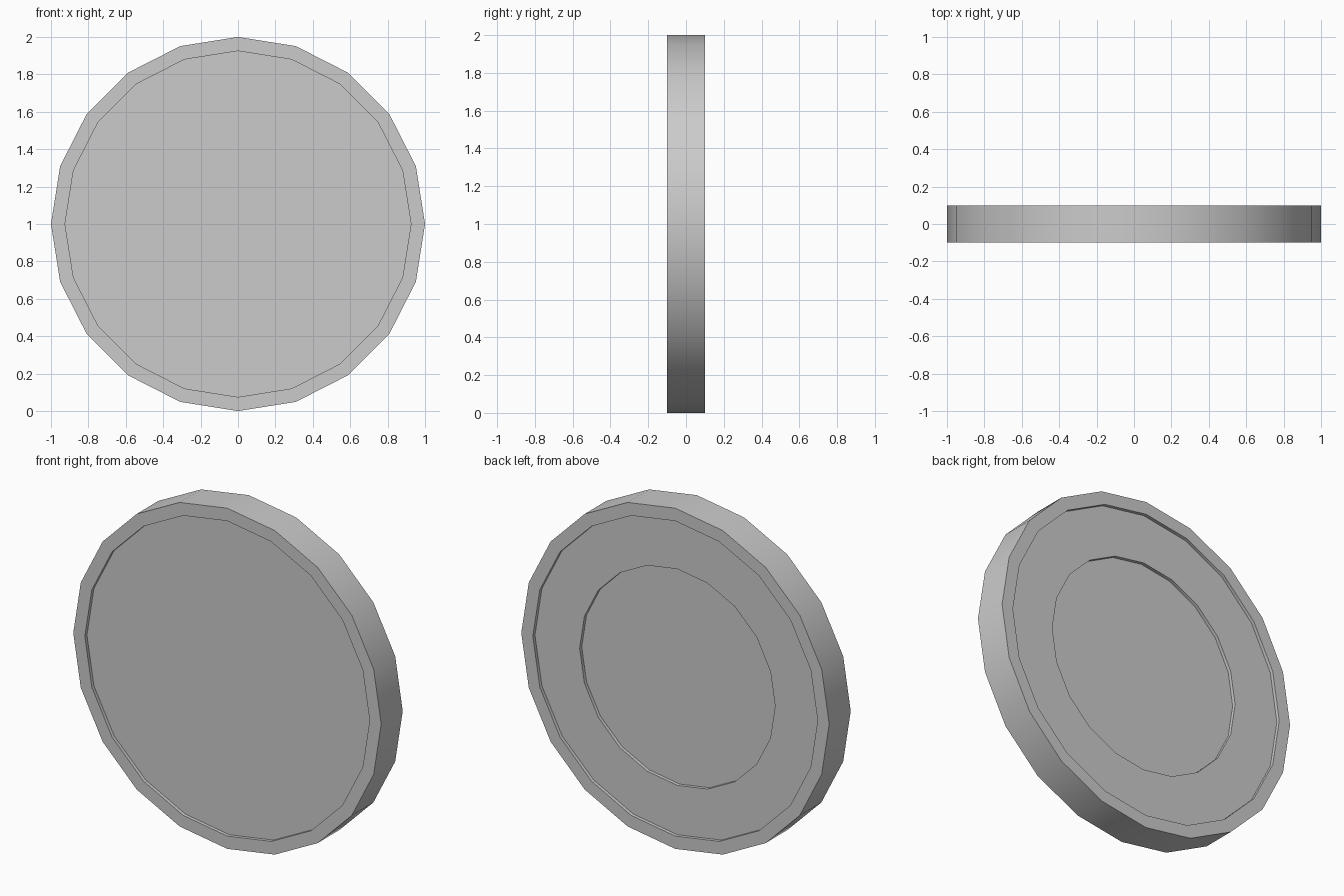
import bpy, bmesh, math

if "Cube" in bpy.data.objects:
    bpy.data.objects.remove(bpy.data.objects["Cube"])

SIDES = 20
# Closed-in profile (radius, y) from front floor around the rim to the back floor
PROFILE = [(0.925, -0.08), (0.925, -0.1), (1.0, -0.1), (1.0, 0.1),
           (0.925, 0.1), (0.925, 0.08), (0.635, 0.08), (0.635, 0.06)]

bm = bmesh.new()


def ring(r, y):
    return [bm.verts.new((r * math.sin(2 * math.pi * i / SIDES), y,
                          1 + r * math.cos(2 * math.pi * i / SIDES)))
            for i in range(SIDES)]


rings = [ring(r, y) for r, y in PROFILE]

# Rim, recess walls and stepped back
for k, (a, b) in enumerate(zip(rings, rings[1:])):
    for i in range(SIDES):
        j = (i + 1) % SIDES
        f = bm.faces.new((a[i], a[j], b[j], b[i]))
        f.smooth = PROFILE[k][0] == PROFILE[k + 1][0]

# Front and back floors
bm.faces.new(rings[0])
bm.faces.new(rings[-1])
bmesh.ops.recalc_face_normals(bm, faces=bm.faces)

# Hard edges where the profile turns
for e in bm.edges:
    if len(e.link_faces) == 2 and e.calc_face_angle() > math.radians(40):
        e.smooth = False

mesh = bpy.data.meshes.new("round_disc")
bm.to_mesh(mesh)
bm.free()
disc = bpy.data.objects.new("round_disc", mesh)
bpy.context.collection.objects.link(disc)
